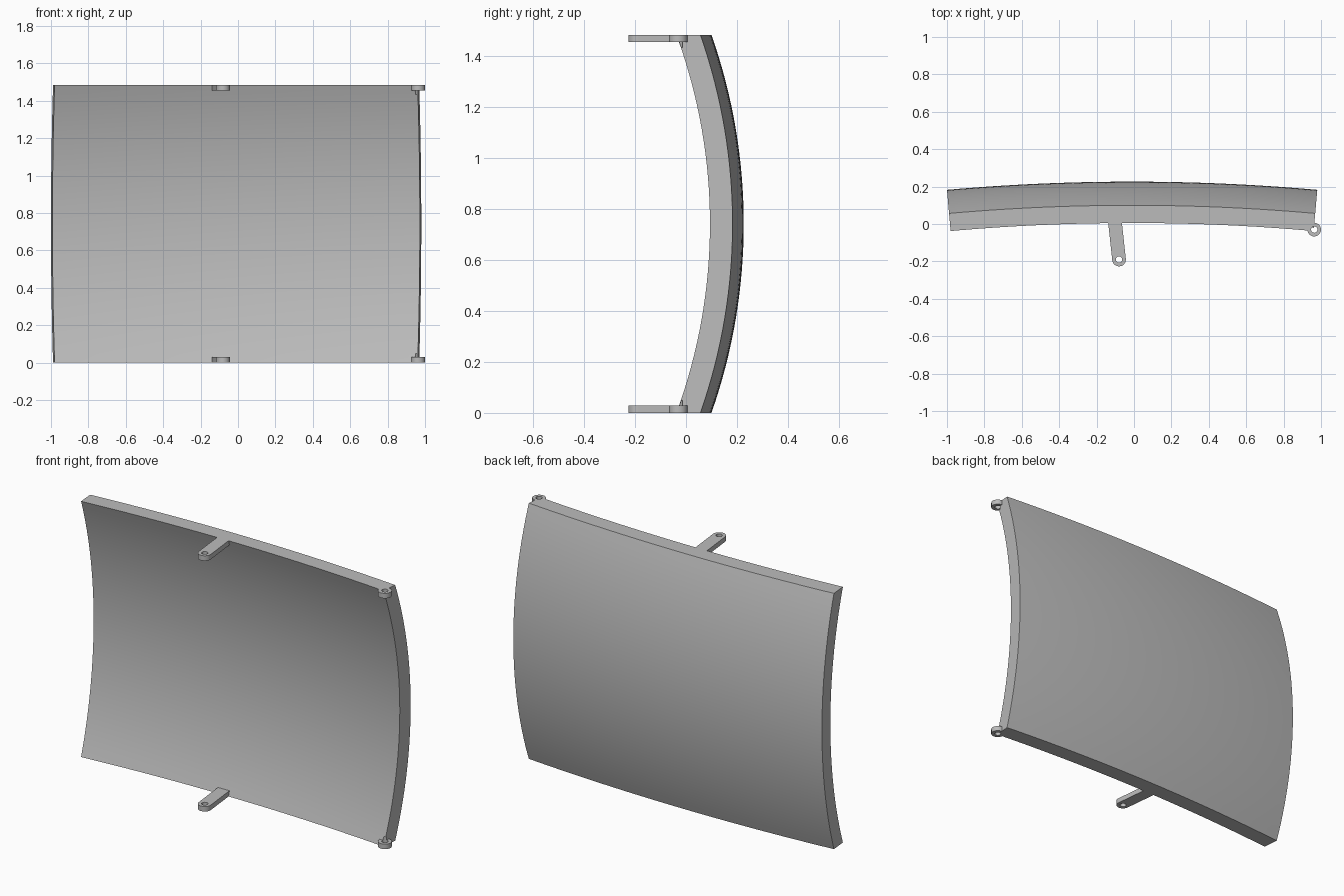
import bpy, bmesh
from math import sin, cos, pi, sqrt, asin
from mathutils import Vector

if "Cube" in bpy.data.objects:
    bpy.data.objects.remove(bpy.data.objects["Cube"])

HEIGHT, THICK = 1.483, 0.089
BACK, CENTRE_X = 0.2265, -0.01       # rearmost point and middle of the panel
PLAN_R, SIDE_R = 11.2, 2.236         # curvature seen from above and from the side
HALF_ANGLE = asin(0.99 / PLAN_R)
TAB_H, TAB_R, HOLE_R = 0.029, 0.0365, 0.017

grey = bpy.data.materials.new("plain grey")
grey.use_nodes = True
colour = (0.5, 0.5, 0.5, 1)
grey.diffuse_color = colour
grey.node_tree.nodes["Principled BSDF"].inputs["Base Color"].default_value = colour


def finish(bm, name):
    bmesh.ops.recalc_face_normals(bm, faces=bm.faces)
    mesh = bpy.data.meshes.new(name)
    bm.to_mesh(mesh)
    bm.free()
    mesh.materials.append(grey)
    ob = bpy.data.objects.new(name, mesh)
    bpy.context.collection.objects.link(ob)
    return ob


def prism(name, outline, z0, z1):
    """Extrude a flat outline upwards from z0 to z1."""
    bm = bmesh.new()
    face = bm.faces.new([bm.verts.new((x, y, z0)) for x, y in outline])
    top = bmesh.ops.extrude_face_region(bm, geom=[face])["geom"]
    moved = [v for v in top if isinstance(v, bmesh.types.BMVert)]
    bmesh.ops.translate(bm, verts=moved, vec=(0, 0, z1 - z0))
    return finish(bm, name)


def arc(centre, radius, start, sweep, n):
    return [(centre[0] + radius * cos(start + sweep * i / n),
             centre[1] + radius * sin(start + sweep * i / n)) for i in range(n + 1)]


def combine(target, tool, operation):
    mod = target.modifiers.new("cut", 'BOOLEAN')
    mod.operation, mod.solver, mod.object = operation, 'EXACT', tool
    bpy.context.view_layer.objects.active = target
    bpy.ops.object.modifier_apply(modifier=mod.name)
    bpy.data.objects.remove(tool)


# Double-curved panel: an arched side profile swept around a distant upright axis
ROWS, COLS = 32, 32
zs = [HEIGHT * i / ROWS for i in range(ROWS + 1)]


def depth(z, r):
    return BACK - SIDE_R + sqrt(r * r - (z - HEIGHT / 2) ** 2)


profile = [(depth(z, SIDE_R), z) for z in zs]
profile += [(depth(z, SIDE_R - THICK), z) for z in reversed(zs)]
bm = bmesh.new()
rings = []
for c in range(COLS + 1):
    a = HALF_ANGLE * (2 * c / COLS - 1)
    rings.append([bm.verts.new((CENTRE_X + (PLAN_R + y - BACK) * sin(a),
                                BACK - PLAN_R + (PLAN_R + y - BACK) * cos(a), z))
                  for y, z in profile])
for r0, r1 in zip(rings, rings[1:]):
    for i in range(len(profile)):
        j = (i + 1) % len(profile)
        bm.faces.new((r0[i], r0[j], r1[j], r1[i]))
for ring in (rings[0], rings[-1]):
    for i in range(ROWS):
        bm.faces.new((ring[i], ring[i + 1], ring[-2 - i], ring[-1 - i]))
panel = finish(bm, "curved_panel")

# Arm tabs and hinge eyes along the top and bottom edges
arm_eye, arm_root = Vector((-0.08, -0.19)), Vector((-0.106, 0.05))
hinge_eye = Vector((0.9635, -0.03))
direction = (arm_eye - arm_root).normalized()
side = Vector((-direction.y, direction.x)) * TAB_R
heading = -pi / 2 + asin(direction.x)
arm_outline = arc(arm_eye, TAB_R, heading - pi / 2, pi, 20)
arm_outline += [tuple(arm_root + side), tuple(arm_root - side)]
hinge_outline = arc(hinge_eye, TAB_R, 0, 2 * pi, 32)[:-1]

for z in (0, HEIGHT - TAB_H):
    for outline in (arm_outline, hinge_outline):
        combine(panel, prism("tab", outline, z, z + TAB_H), 'UNION')

# Pin holes through the eyes
for z in (0, HEIGHT - TAB_H):
    for eye in (arm_eye, hinge_eye):
        hole = arc(eye, HOLE_R, 0, 2 * pi, 24)[:-1]
        combine(panel, prism("pin_hole", hole, z - 0.02, z + TAB_H + 0.02), 'DIFFERENCE')

bpy.ops.object.select_all(action='DESELECT')
panel.select_set(True)
bpy.context.view_layer.objects.active = panel
bpy.ops.object.shade_smooth_by_angle(angle=pi / 6)
